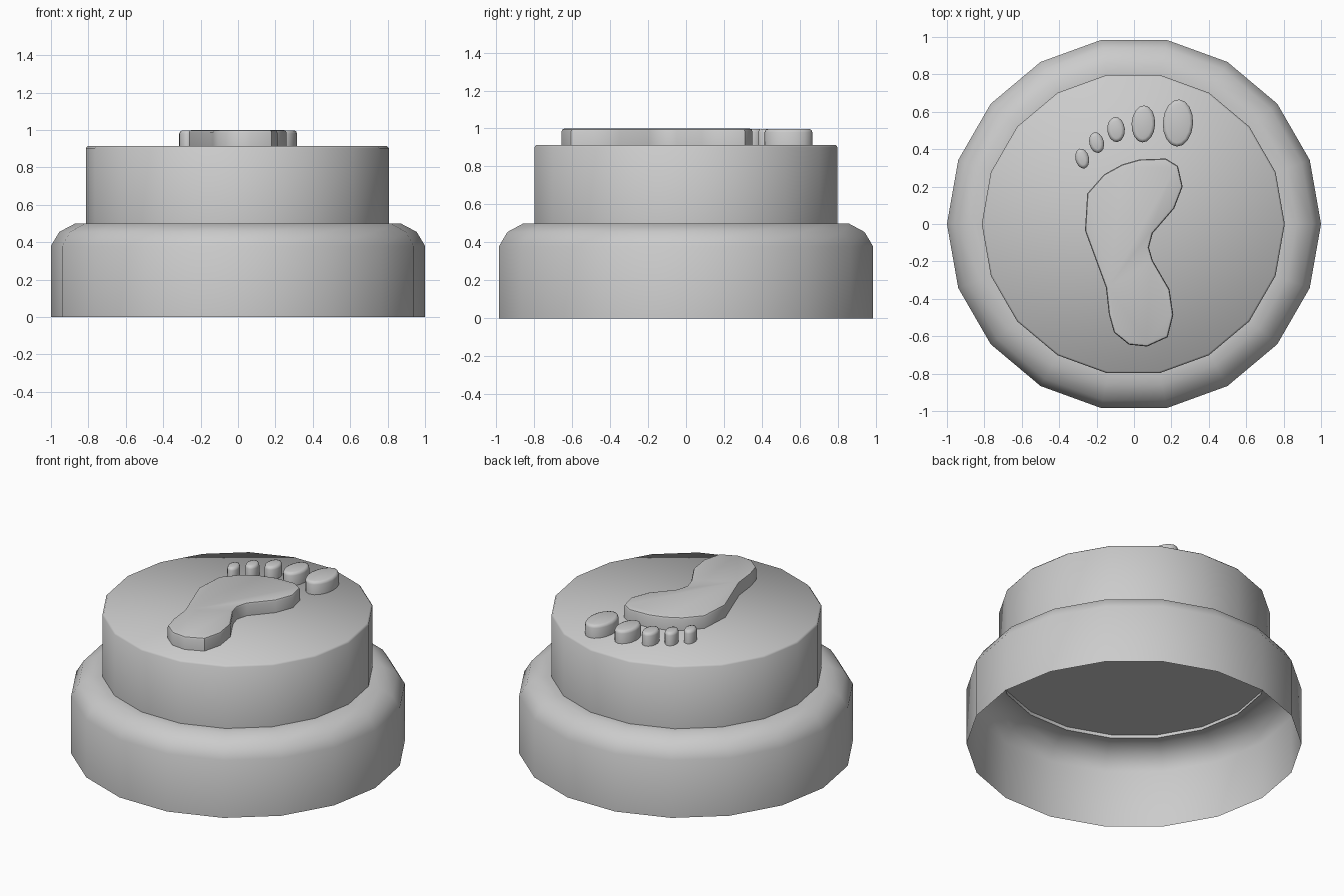
import bpy, bmesh
from math import sin, cos, pi, radians

if "Cube" in bpy.data.objects:
    bpy.data.objects.remove(bpy.data.objects["Cube"])

SIDES = 18


def finish(name, bm, angle, recalc=True):
    if recalc:
        bmesh.ops.recalc_face_normals(bm, faces=bm.faces)
    mesh = bpy.data.meshes.new(name)
    bm.to_mesh(mesh)
    bm.free()
    obj = bpy.data.objects.new(name, mesh)
    bpy.context.collection.objects.link(obj)
    bpy.ops.object.select_all(action='DESELECT')
    obj.select_set(True)
    bpy.context.view_layer.objects.active = obj
    bpy.ops.object.shade_smooth_by_angle(angle=radians(angle))
    return obj


def lathe(bm, profile, cx=0.0):
    """Stack rings of (radius, z) into a shell, outward facing from bottom to top."""
    rings = [[bm.verts.new((cx + r * cos(2 * pi * i / SIDES), r * sin(2 * pi * i / SIDES), z))
              for i in range(SIDES)] for r, z in profile]
    for a, b in zip(rings, rings[1:]):
        for i in range(SIDES):
            j = (i + 1) % SIDES
            bm.faces.new((a[i], a[j], b[j], b[i]))
    return rings


def raised_pad(name, outline, z0, z1, bevel, angle):
    """Extrude an outline upward and bevel its top rim."""
    bm = bmesh.new()
    low = [bm.verts.new((x, y, z0)) for x, y in outline]
    face = bm.faces.new(low)
    top = bmesh.ops.extrude_face_region(bm, geom=[face])['geom']
    verts = [g for g in top if isinstance(g, bmesh.types.BMVert)]
    bmesh.ops.translate(bm, verts=verts, vec=(0, 0, z1 - z0))
    if not any(f.calc_center_median().z < z0 + 1e-5 for f in bm.faces):
        bm.faces.new(low)
    rim = [e for e in bm.edges if all(v.co.z > z1 - 1e-5 for v in e.verts)]
    bmesh.ops.bevel(bm, geom=rim, offset=bevel, segments=2, profile=0.5, affect='EDGES')
    return finish(name, bm, angle)


# Hollow base with rounded shoulder, open underneath
bm = bmesh.new()
lathe(bm, [(1, 0), (1, 0.38), (0.955, 0.455), (0.87, 0.5), (0.805, 0.5)])
finish("base_shell", bm, 40, recalc=False)

# Push button with a recessed underside
bm = bmesh.new()
rings = lathe(bm, [(0.808, 0.525), (0.808, 0.5), (0.81, 0.5), (0.81, 0.902), (0.8, 0.914)], cx=-0.004)
bm.faces.new(rings[-1])
bm.faces.new(rings[0][::-1])
finish("button", bm, 52)

# Foot sole
sole = [(0.17, 0.35), (0.235, 0.31), (0.26, 0.2), (0.215, 0.083), (0.10, -0.05),
        (0.08, -0.125), (0.10, -0.195), (0.19, -0.35), (0.21, -0.485), (0.18, -0.605),
        (0.07, -0.655), (-0.027, -0.645), (-0.107, -0.58), (-0.134, -0.484), (-0.15, -0.34),
        (-0.262, -0.035), (-0.25, 0.163), (-0.16, 0.265), (-0.064, 0.318), (0.03, 0.345)]
raised_pad("foot_sole", sole[::-1], 0.9, 1.0, 0.015, 40)

# Toes: centre x, y, half width, half length, tilt in degrees
toes = [(0.235, 0.54, 0.081, 0.126, -3), (0.05, 0.535, 0.063, 0.099, -3),
        (-0.096, 0.505, 0.047, 0.067, 5), (-0.2, 0.435, 0.039, 0.056, 14),
        (-0.277, 0.35, 0.036, 0.054, 14)]
for n, (cx, cy, rx, ry, tilt) in enumerate(toes, 1):
    t = radians(tilt)
    ring = []
    for i in range(16):
        u, v = rx * cos(2 * pi * i / 16), ry * sin(2 * pi * i / 16)
        ring.append((cx + u * cos(t) - v * sin(t), cy + u * sin(t) + v * cos(t)))
    raised_pad(f"toe_{n}", ring, 0.9, 0.998, 0.018, 60)
